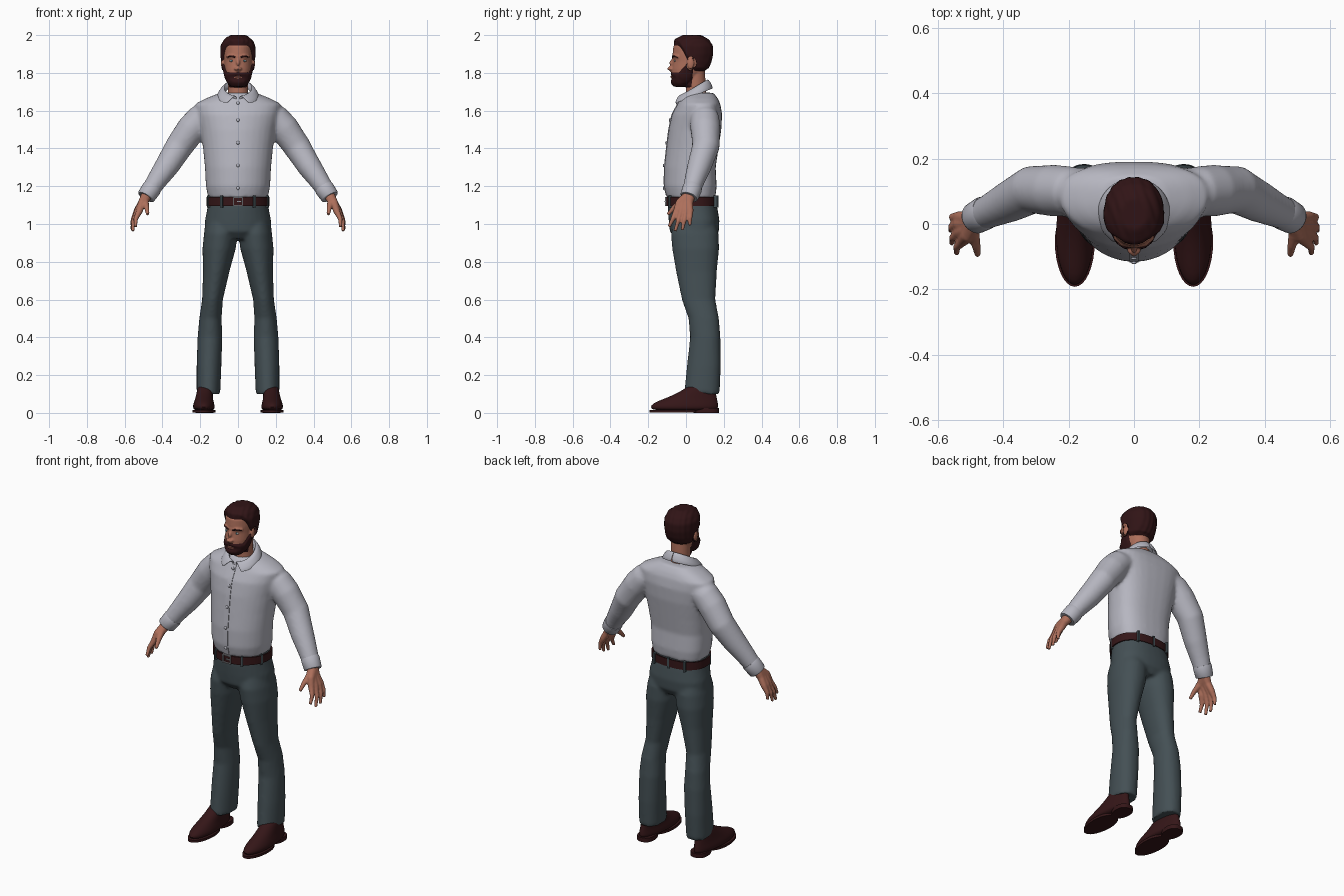
import bpy, bmesh
from math import sin, cos, pi, sqrt, copysign, radians
from mathutils import Vector, Matrix

if "Cube" in bpy.data.objects:
    bpy.data.objects.remove(bpy.data.objects["Cube"])


def material(name, r, g, b):
    m = bpy.data.materials.new(name)
    m.use_nodes = True
    m.diffuse_color = (r, g, b, 1)
    m.node_tree.nodes["Principled BSDF"].inputs["Base Color"].default_value = (r, g, b, 1)
    return m


SHIRT = material("pale grey cotton", .47, .47, .53)
CLOTH = material("slate cloth", .058, .08, .09)
LEATHER = material("dark brown leather", .035, .008, .009)
HAIR = material("dark brown hair", .03, .007, .008)
SKIN = material("tan skin", .42, .16, .105)
LIPS = material("lip", .33, .11, .085)
WHITE = material("eye white", .6, .57, .55)
IRIS = material("blue iris", .08, .25, .32)
METAL = material("buckle metal", .3, .3, .32)


def skin_rings(bm, rings, caps=True):
    """Bridge a list of equal vertex rings into a tube."""
    rows = [[bm.verts.new(p) for p in ring] for ring in rings]
    n = len(rows[0])
    for a, b in zip(rows, rows[1:]):
        for i in range(n):
            bm.faces.new((a[i], a[(i + 1) % n], b[(i + 1) % n], b[i]))
    if caps:
        bm.faces.new(rows[0][::-1])
        bm.faces.new(rows[-1])


def stack(bm, rows, back=2.0, mid=.55, n=32, caps=True, sx=1):
    """Horizontal rings from (z, x0, x1, y_front, y_back)."""
    rings = []
    for z, x0, x1, yf, yb in rows:
        cx, rx, cy = (x0 + x1) / 2, (x1 - x0) / 2, yf + mid * (yb - yf)
        ring = []
        for i in range(n):
            a = 2 * pi * i / n
            c, s = cos(a), sin(a)
            p = 2 / back if s > 0 else 1
            x = copysign(abs(c) ** p, c) * rx
            y = abs(s) ** p * (yb - cy) if s > 0 else s * (cy - yf)
            ring.append((sx * (cx + x), cy + y, z))
        rings.append(ring)
    skin_rings(bm, rings, caps)


def tube(bm, pts, n=16, sx=1):
    """Round tube through (x, y, z, radius)."""
    ps = [Vector((sx * p[0], p[1], p[2])) for p in pts]
    rings = []
    for i, p in enumerate(ps):
        t = ps[min(i + 1, len(ps) - 1)] - ps[max(i - 1, 0)]
        q = t.to_track_quat('Z', 'Y')
        r = pts[i][3]
        rings.append([p + q @ Vector((r * cos(2 * pi * k / n), r * sin(2 * pi * k / n), 0))
                      for k in range(n)])
    skin_rings(bm, rings)


def ball(bm, x, y, z, rx, ry, rz):
    bmesh.ops.create_uvsphere(bm, u_segments=16, v_segments=10, radius=1,
                              matrix=Matrix.Translation((x, y, z)) @ Matrix.Diagonal((rx, ry, rz, 1)))


def box(bm, x, y, z, sx, sy, sz, turn=0):
    bmesh.ops.create_cube(bm, size=1, matrix=Matrix.Translation((x, y, z))
                          @ Matrix.Rotation(turn, 4, 'Z') @ Matrix.Diagonal((sx, sy, sz, 1)))


def finish(name, bm, mat, voxel=0, smooth=0, solid=0, subdiv=0, mirror=False, angle=50):
    """Make the object, fuse overlapping volumes and bake its modifiers."""
    bmesh.ops.recalc_face_normals(bm, faces=bm.faces[:])
    me = bpy.data.meshes.new(name)
    bm.to_mesh(me)
    bm.free()
    ob = bpy.data.objects.new(name, me)
    bpy.context.collection.objects.link(ob)
    if voxel:
        ob.modifiers.new("fuse", 'REMESH').voxel_size = voxel
    if smooth:
        ob.modifiers.new("soften", 'SMOOTH').iterations = smooth
    if solid:
        m = ob.modifiers.new("thickness", 'SOLIDIFY')
        m.thickness, m.offset = solid, 0
    if subdiv:
        ob.modifiers.new("round", 'SUBSURF').levels = subdiv
    if mirror:
        m = ob.modifiers.new("mirror", 'MIRROR')
        m.use_mirror_merge = False
    bpy.context.view_layer.update()
    baked = bpy.data.meshes.new_from_object(ob.evaluated_get(bpy.context.evaluated_depsgraph_get()))
    ob.modifiers.clear()
    ob.data = baked
    baked.materials.clear()
    baked.materials.append(mat)
    baked.shade_smooth()
    baked.set_sharp_from_angle(angle=radians(angle))
    bpy.context.view_layer.update()
    return ob


def front_y(ob, x, z):
    hit, loc, _, _ = ob.ray_cast(Vector((x, -1, z)), Vector((0, 1, 0)))
    return loc.y if hit else 0


# Shirt: torso and sleeves fused
bm = bmesh.new()
stack(bm, [(z, -x, x, f, b) for z, x, f, b in [
    (1.14, .158, -.102, .156), (1.2, .17, -.116, .162), (1.3, .175, -.115, .157),
    (1.4, .185, -.104, .172), (1.5, .2, -.092, .187), (1.58, .218, -.075, .191),
    (1.635, .228, -.045, .182), (1.665, .17, -.03, .168), (1.695, .095, -.005, .145)]], back=2.7)
SLEEVE = [(.16, .1, 1.57, .07), (.2, .1, 1.555, .077), (.245, .102, 1.505, .079), (.312, .105, 1.41, .073),
          (.378, .07, 1.304, .064), (.43, .045, 1.23, .054), (.483, .02, 1.15, .044)]
for s in (-1, 1):
    tube(bm, SLEEVE, 24, s)
shirt = finish("shirt", bm, SHIRT, voxel=.01, smooth=5)

bm = bmesh.new()
tube(bm, [(.452, .036, 1.195, .05), (.458, .033, 1.187, .052), (.485, .018, 1.147, .049), (.488, .016, 1.142, .045)], 24)
finish("cuffs", bm, SHIRT, mirror=True)

# Collar: folded band, open at the front with dropped points
bm = bmesh.new()
rows = []
N = 20
for i in range(N + 1):
    a = .08 + (pi - .08) * i / N
    b = .55 + (pi - .55) * i / N
    top = Vector((.072 * sin(a), .04 - .072 * cos(a), 1.685 + .043 * (1 - cos(a))))
    low = Vector((.112 * sin(b), .033 - .108 * cos(b), 1.63 + .043 * (1 - cos(b))))
    mid = (top + low) / 2 + Vector((0, 0, .008))
    stand = Vector((top.x * .9, .04 + (top.y - .04) * .9, top.z - .04))
    rows.append([bm.verts.new(p) for p in (stand, top, mid, low)])
for p, q in zip(rows, rows[1:]):
    for k in range(3):
        bm.faces.new((p[k], q[k], q[k + 1], p[k + 1]))
finish("collar", bm, SHIRT, solid=.008, subdiv=1, mirror=True)

# Button placket and buttons follow the shirt front
bm = bmesh.new()
rings = []
for i in range(26):
    z = 1.15 + .51 * i / 25
    y = front_y(shirt, 0, z)
    rings.append([(-.014, y - .003, z), (.014, y - .003, z), (.014, y + .006, z), (-.014, y + .006, z)])
skin_rings(bm, rings)
finish("placket", bm, SHIRT)
bm = bmesh.new()
for z in (1.19, 1.31, 1.43, 1.55, 1.64):
    ball(bm, 0, front_y(shirt, 0, z) - .005, z, .009, .005, .009)
finish("buttons", bm, SHIRT)

# Trousers: pelvis and two legs fused
bm = bmesh.new()
stack(bm, [(z, -x, x, f, b) for z, x, f, b in [
    (.92, .12, -.05, .15), (.96, .178, -.086, .174), (1.02, .175, -.092, .177),
    (1.08, .163, -.096, .167), (1.14, .155, -.094, .155)]], back=2.4)
LEG = [(.1, .094, .219, -.01, .178), (.25, .088, .219, .005, .184), (.4, .083, .214, .022, .182),
       (.5, .087, .205, .013, .174), (.6, .08, .19, -.022, .155), (.75, .045, .185, -.053, .163),
       (.87, .012, .188, -.073, .175), (.95, .002, .18, -.08, .172), (1.02, .01, .165, -.06, .15)]
for s in (-1, 1):
    stack(bm, LEG, back=2.2, sx=s)
finish("trousers", bm, CLOTH, voxel=.01, smooth=4)

# Belt, loops and buckle
bm = bmesh.new()
stack(bm, [(z, -.164, .164, -.102, .164) for z in (1.096, 1.142)], back=2.4, n=48, caps=False)
finish("belt", bm, LEATHER, solid=.008)
bm = bmesh.new()
for x, y, turn in [(.085, -.083, .5), (.152, .0, 1.3), (.1, .156, -.15)]:
    for s in (-1, 1):
        box(bm, s * x, y, 1.119, .012, .02, .062, s * turn)
box(bm, 0, .166, 1.119, .012, .012, .062)
finish("belt_loops", bm, CLOTH)
bm = bmesh.new()
for s in (-1, 1):
    box(bm, s * .024, -.107, 1.119, .006, .01, .05)
    box(bm, 0, -.107, 1.119 + s * .022, .048, .01, .006)
box(bm, .01, -.109, 1.119, .03, .008, .005)
finish("buckle", bm, METAL)

# Shoes with sole and heel
bm = bmesh.new()
stack(bm, [(.01, .128, .232, -.18, .165), (.03, .122, .24, -.19, .172), (.05, .126, .236, -.178, .17),
           (.07, .132, .228, -.13, .166), (.095, .134, .222, -.065, .16), (.125, .132, .215, -.01, .155),
           (.15, .135, .21, .02, .15)], mid=.42)
finish("shoes", bm, LEATHER, subdiv=1, mirror=True)
bm = bmesh.new()
stack(bm, [(z, .12, .242, -.192, .06) for z in (.002, .016)], mid=.55)
stack(bm, [(z, .13, .225, .04, .174) for z in (0, .025)], back=2.4)
finish("soles", bm, LEATHER, mirror=True)

# Hands: every finger runs from the wrist so the palm fuses
bm = bmesh.new()
WRIST = (.482, .022, 1.155, .03)
for ky, kx, tx, ty, tz in [(-.05, .522, .543, -.09, .985), (-.025, .532, .557, -.058, .962),
                           (.001, .536, .561, -.02, .968), (.022, .534, .557, .02, .992)]:
    tube(bm, [WRIST, (.51, ky * .75, 1.11, .021), (kx, ky, 1.068, .018),
              ((kx + tx) / 2 + .009, (ky + ty) / 2, (1.068 + tz) / 2, .0125), (tx, ty, tz, .009)], 10)
tube(bm, [WRIST, (.493, -.025, 1.118, .021), (.483, -.065, 1.085, .014), (.478, -.096, 1.05, .009)], 10)
finish("hands", bm, SKIN, voxel=.005, smooth=3, mirror=True)

# Head: skull, neck, nose, brow and ears fused
bm = bmesh.new()
stack(bm, [(z, -x, x, f, b) for z, x, f, b in [
    (1.732, .03, -.06, -.01), (1.75, .05, -.073, .03), (1.78, .064, -.077, .07), (1.82, .072, -.076, .1),
    (1.86, .075, -.07, .12), (1.9, .078, -.071, .129), (1.94, .077, -.067, .128), (1.966, .064, -.05, .11),
    (1.985, .038, -.015, .075)]], back=2.2, mid=.5)
tube(bm, [(0, .055, 1.64, .058), (0, .052, 1.72, .053), (0, .045, 1.82, .055)], 24)
tube(bm, [(0, -.066, 1.875, .008), (0, -.08, 1.85, .011), (0, -.09, 1.825, .013), (0, -.07, 1.812, .012)], 12)
for s in (-1, 1):
    ball(bm, s * .012, -.079, 1.822, .01, .012, .008)
    ball(bm, s * .082, .025, 1.848, .008, .018, .03)
    tube(bm, [(0, -.068, 1.885, .007), (.035, -.062, 1.89, .008), (.06, -.038, 1.885, .007)], 10, s)
head = finish("head", bm, SKIN, voxel=.005, smooth=3, angle=80)


def smoothstep(t):
    t = max(0, min(1, t))
    return t * t * (3 - 2 * t)


def hair_depth(p):
    line = 1.945 - .135 * smoothstep((p.y + .045) / .1)
    return p.z - line


def beard_depth(p):
    top = 1.803 + 1.1 * max(0, p.y + .035)
    d = min(top - p.z, .03 - p.y + (p.z - 1.74) * .1, p.z - 1.724, 1.88 - p.z)
    if p.y < -.04:
        d = min(d, (sqrt((p.x / .021) ** 2 + ((p.z - 1.777) / .009) ** 2) - 1) * .008)
    return d


def grow(name, depth, thick, ripple):
    """Raise a layer from the head that dips under the skin at its border."""
    b = bmesh.new()
    b.from_mesh(head.data)
    b.normal_update()
    d = {v: depth(v.co) for v in b.verts}
    move = {v: v.normal * (max(-.004, min(thick, d[v] * .7)) + (ripple * sin(v.co.x * 260 + v.co.y * 90)
                           if d[v] > .01 else 0)) for v in b.verts}
    cull = [v for v in b.verts if d[v] < -.012 or abs(v.co.x) > .084]
    for v, m in move.items():
        v.co += m
    bmesh.ops.delete(b, geom=cull, context='VERTS')
    return finish(name, b, HAIR, smooth=1, angle=80)


grow("hair", hair_depth, .015, .0012)
grow("beard", beard_depth, .008, .0006)

# Eyes, brows and mouth
whites, irises, brows, lips = (bmesh.new() for _ in range(4))
for s in (-1, 1):
    y = front_y(head, s * .034, 1.864)
    ball(whites, s * .034, y + .001, 1.864, .012, .005, .0055)
    ball(irises, s * .034, y - .002, 1.864, .0055, .0035, .005)
    tube(brows, [(x, front_y(head, s * x, z), z, r) for x, z, r in
                 [(.014, 1.882, .004), (.03, 1.888, .005), (.045, 1.888, .004), (.058, 1.882, .002)]], 8, s)
for z in (1.774, 1.781):
    ball(lips, 0, front_y(head, 0, z) + .001, z, .017, .006, .0045)
finish("eye_whites", whites, WHITE)
finish("irises", irises, IRIS)
finish("eyebrows", brows, HAIR)
finish("lips", lips, LIPS)
